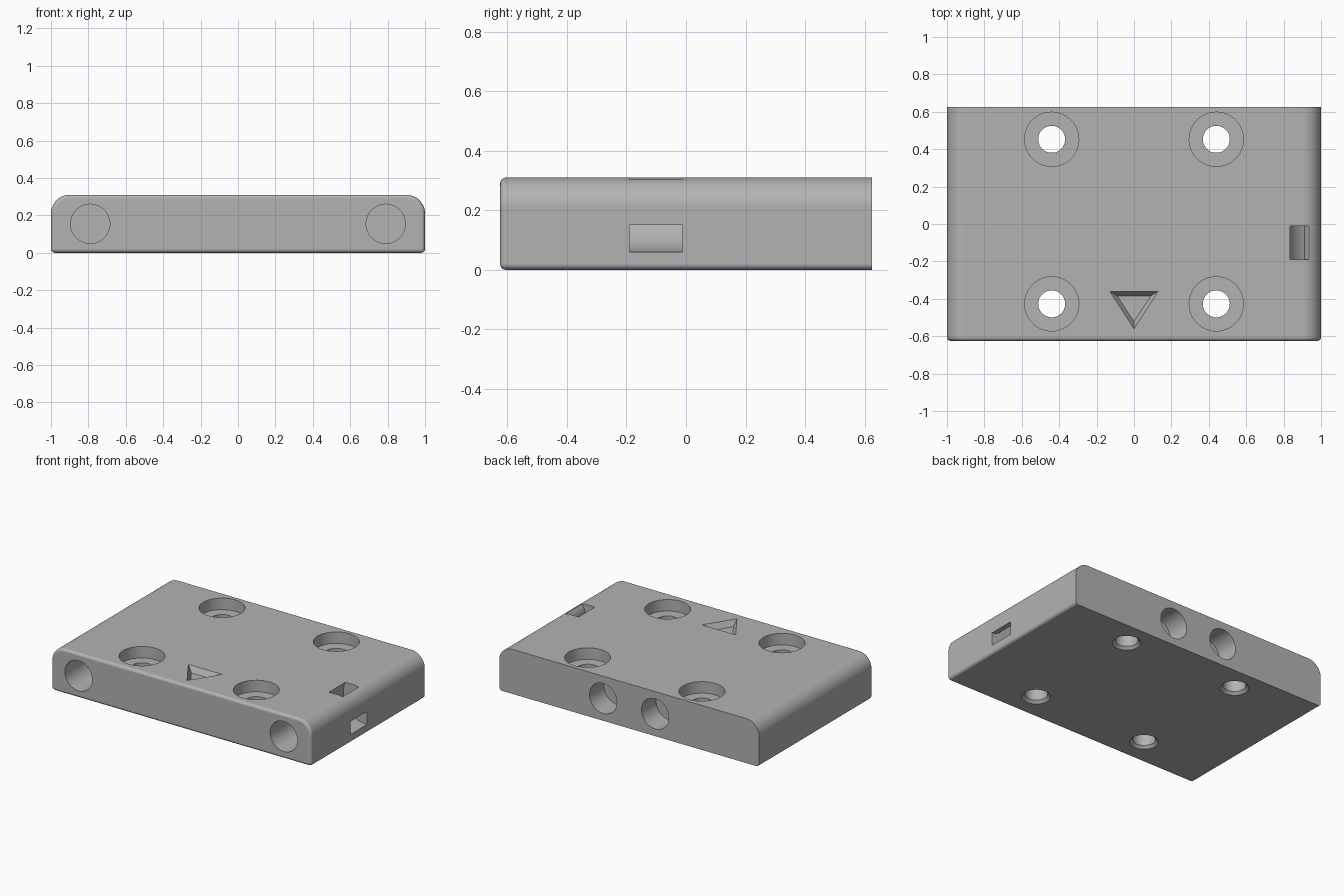
import bpy
import bmesh
from math import cos, sin, pi, radians
from mathutils import Matrix

if "Cube" in bpy.data.objects:
    bpy.data.objects.remove(bpy.data.objects["Cube"])

W, L, H = 1.0, 0.625, 0.31          # half width, half length, height
TOP_R, EDGE_R = 0.1, 0.021          # large top rounding, small edge rounding

grey = bpy.data.materials.new("plain grey")
grey.use_nodes = True
colour = (0.45, 0.45, 0.45, 1)
grey.diffuse_color = colour
grey.node_tree.nodes["Principled BSDF"].inputs["Base Color"].default_value = colour


def finish(bm, name):
    bmesh.ops.recalc_face_normals(bm, faces=bm.faces)
    mesh = bpy.data.meshes.new(name)
    bm.to_mesh(mesh)
    bm.free()
    mesh.materials.append(grey)
    obj = bpy.data.objects.new(name, mesh)
    bpy.context.collection.objects.link(obj)
    return obj


def loft(name, rings):
    """Skin a stack of equal-length rings and cap both ends."""
    bm = bmesh.new()
    loops = [[bm.verts.new(p) for p in ring] for ring in rings]
    for a, b in zip(loops, loops[1:]):
        for i in range(len(a)):
            j = (i + 1) % len(a)
            bm.faces.new((a[i], a[j], b[j], b[i]))
    bm.faces.new(loops[0])
    bm.faces.new(loops[-1])
    return finish(bm, name)


def section(y, inset):
    """Plate cross-section with rounded corners, shrunk by inset."""
    pts = []
    corners = ((1, H, TOP_R, 0, 12), (-1, H, TOP_R, 90, 12),
               (-1, 0, EDGE_R, 180, 4), (1, 0, EDGE_R, 270, 4))
    for side, z, r, start, steps in corners:
        cx, cz = side * (W - r), (z - r if z else r)
        for k in range(steps + 1):
            a = radians(start + 90 * k / steps)
            pts.append((cx + (r - inset) * cos(a), y, cz + (r - inset) * sin(a)))
    return pts


def turned(name, profile, matrix, sides=48):
    """Round cutter from (radius, height) pairs, placed by matrix."""
    rings = [[matrix @ Matrix.Translation((r * cos(2 * pi * i / sides),
                                           r * sin(2 * pi * i / sides), h)).translation
              for i in range(sides)] for r, h in profile]
    return loft(name, rings)


def cut(body, cutter):
    mod = body.modifiers.new("cut", "BOOLEAN")
    mod.operation = "DIFFERENCE"
    mod.solver = "EXACT"
    mod.object = cutter
    bpy.context.view_layer.objects.active = body
    bpy.ops.object.modifier_apply(modifier=mod.name)
    bpy.data.objects.remove(cutter)


# Plate with a softened front rim and a square back
rings = []
for k in range(5):
    a = radians(90 * k / 4)
    rings.append(section(-L + 0.02 * (1 - sin(a)), 0.02 * (1 - cos(a))))
plate = loft("mounting_plate", rings[::-1] + [section(L, 0)])

# Counterbored screw holes, chamfered underneath
screw = [(0.11, -0.02), (0.072, 0.018), (0.072, H - 0.08),
         (0.145, H - 0.08), (0.145, H + 0.05)]
for x in (-0.44, 0.44):
    for y in (-0.427, 0.453):
        cut(plate, turned("screw_cutter", screw, Matrix.Translation((x, y, 0))))

# Blind round sockets in the front and back ends
for x in (-0.79, 0.79):
    place = Matrix.Translation((x, -L, 0.155)) @ Matrix.Rotation(radians(-90), 4, "X")
    cut(plate, turned("front_socket_cutter", [(0.105, -0.1), (0.105, 0.4)], place))
for x in (-0.2, 0.2):
    place = Matrix.Translation((x, L, 0.155)) @ Matrix.Rotation(radians(90), 4, "X")
    cut(plate, turned("back_socket_cutter", [(0.105, -0.1), (0.105, 0.16)], place))

# Arrow recess with sloping walls
def triangle(half, back, tip, z):
    return [(-half, back, z), (half, back, z), (0, tip, z)]


cut(plate, loft("arrow_cutter", [triangle(0.09, -0.384, -0.522, H - 0.04),
                                 triangle(0.13, -0.36, -0.56, H),
                                 triangle(0.13, -0.36, -0.56, H + 0.05)]))

# Curved tie slot running from the top to the side
arc = [radians(60 + 240 * k / 32) for k in range(33)]
outline = ([(0.18 * cos(a), 0.18 * sin(a)) for a in arc]
           + [(0.09 * cos(a), 0.09 * sin(a)) for a in reversed(arc)])
cut(plate, loft("slot_cutter", [[(W + x, y, 0.24 + z) for x, z in outline]
                                for y in (-0.19, -0.012)]))

# Smooth curves, crisp edges, flat large faces
bpy.ops.object.select_all(action="DESELECT")
plate.select_set(True)
bpy.context.view_layer.objects.active = plate
bpy.ops.object.shade_smooth_by_angle(angle=radians(30))
normals = plate.modifiers.new("flat_faces", "WEIGHTED_NORMAL")
normals.keep_sharp = True
